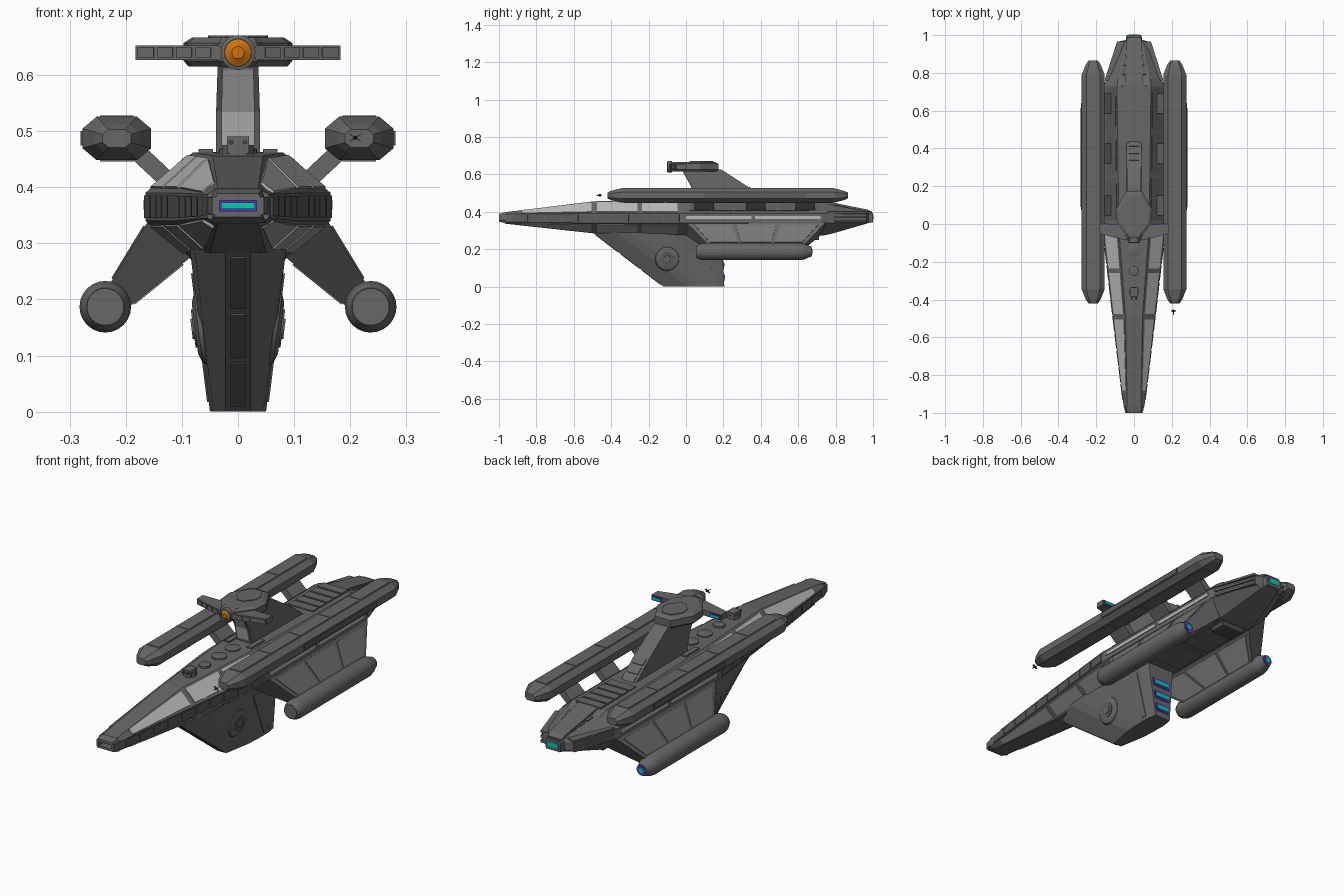
import bpy, bmesh, math
from mathutils import Vector as V

if "Cube" in bpy.data.objects:
    bpy.data.objects.remove(bpy.data.objects["Cube"])


def material(name, r, g, b):
    m = bpy.data.materials.new(name)
    m.use_nodes = True
    m.diffuse_color = (r, g, b, 1)
    m.node_tree.nodes["Principled BSDF"].inputs["Base Color"].default_value = (r, g, b, 1)
    return m


GREY = material("hull grey", .135, .135, .135)
MID = material("mid grey", .105, .105, .105)
DARK = material("dark grey", .07, .07, .07)
PANEL = material("panel grey", .18, .18, .18)
PALE = material("pale grey", .3, .3, .3)
LIGHT = material("light grey", .5, .5, .5)
BLACK = material("seam black", .015, .015, .015)
TEAL = material("glow teal", .0, .6, .42)
PURPLE = material("glow purple", .13, .02, .5)
ORANGE = material("dish orange", .62, .17, .005)


def loft(name, rings, mat, smooth=False):
    """Skin a list of equal-length rings and cap both ends."""
    bm = bmesh.new()
    rows = [[bm.verts.new(p) for p in ring] for ring in rings]
    n = len(rows[0])
    for a, b in zip(rows, rows[1:]):
        for i in range(n):
            j = (i + 1) % n
            bm.faces.new((a[i], a[j], b[j], b[i]))
    bm.faces.new(rows[0])
    bm.faces.new(rows[-1])
    bmesh.ops.recalc_face_normals(bm, faces=bm.faces)
    me = bpy.data.meshes.new(name)
    bm.to_mesh(me)
    bm.free()
    me.materials.append(mat)
    if smooth:
        me.shade_smooth()
        me.set_sharp_from_angle(angle=math.radians(30))
    ob = bpy.data.objects.new(name, me)
    bpy.context.collection.objects.link(ob)
    return ob


def box(name, x, y, z, mat):
    """Box from (low, high) pairs."""
    return loft(name, [[(x[0], y[0], h), (x[1], y[0], h), (x[1], y[1], h), (x[0], y[1], h)] for h in z], mat)


def turned(name, centre, axis, profile, mat, n=24):
    """Turned part; profile is (radius, distance along axis)."""
    q = V((0, 0, 1)).rotation_difference(V(axis))
    ring = lambda r, h: [V(centre) + q @ V((r * math.cos(k * math.tau / n), r * math.sin(k * math.tau / n), h))
                         for k in range(n)]
    return loft(name, [ring(r, h) for r, h in profile], mat, True)


def patch(name, quad, u, v, mat, inside, t=.004):
    """Thin plate over part of a four-sided face, raised away from a point inside."""
    a, b, c, d = (V(p) for p in quad)
    at = lambda s, w: a.lerp(b, s).lerp(d.lerp(c, s), w)
    pts = [at(u[0], v[0]), at(u[1], v[0]), at(u[1], v[1]), at(u[0], v[1])]
    nrm = (c - a).cross(d - b).normalized()
    if nrm.dot(sum(pts, V()) / 4 - V(inside)) < 0:
        nrm = -nrm
    return loft(name, [[p - nrm * .002 for p in pts], [p + nrm * t for p in pts]], mat)


# Main hull: y, top width and height, band width and heights, belly width and height
STATIONS = [
    (-.965, .036, .398, .055, .387, .345, .036, .336),
    (-.49, .045, .456, .112, .39, .34, .05, .284),
    (-.03, .08, .462, .165, .39, .34, .085, .275),
    (.73, .09, .455, .16, .39, .34, .085, .272),
    (.77, .085, .44, .145, .39, .34, .08, .28),
    (.965, .045, .402, .08, .388, .35, .045, .336),
    (.975, .036, .398, .042, .388, .35, .038, .34),
    (1, .034, .393, .04, .386, .352, .036, .344)]


def half_section(y):
    for p, q in zip(STATIONS, STATIONS[1:]):
        if p[0] <= y <= q[0]:
            k = (y - p[0]) / (q[0] - p[0])
            _, wt, zt, wm, zu, zl, wb, zb = [a + (b - a) * k for a, b in zip(p, q)]
            return [V((wt, y, zt)), V((wm, y, zu)), V((wm, y, zl)), V((wb, y, zb))]


def full_section(y):
    h = half_section(y)
    return h + [V((-p.x, p.y, p.z)) for p in reversed(h)]


def hull_panel(name, s, y, strip, v, mat, t=.004):
    """Plate on the hull: strip 0 is the upper slope, 1 the band, 2 the lower slope."""
    a, b = half_section(y[0]), half_section(y[1])
    quad = [(p.x * s, p.y, p.z) for p in (a[strip], b[strip], b[strip + 1], a[strip + 1])]
    return patch(name, quad, (0, 1), v, mat, (0, sum(y) / 2, .365), t)


loft("main_hull", [full_section(s[0]) for s in STATIONS], GREY)

for s in (1, -1):
    # Forward panels, upper and lower slopes
    for y in ((-.88, -.505), (-.475, -.26), (-.235, -.045)):
        hull_panel("upper_slope_panel", s, y, 0, (.1, .88), LIGHT)
        hull_panel("lower_slope_panel", s, y, 2, (.12, .85), PALE)
    # Plates and light strips along the side band
    for k in range(10):
        y = -.93 + k * .09
        hull_panel("band_plate", s, (y, y + .084), 1, (.1, .9), MID, .003)
    for y in ((.0, .35), (.37, .72)):
        hull_panel("band_light_strip", s, y, 1, (.25, .6), LIGHT)
    for k in range(6):
        y = .02 + k * .118
        hull_panel("aft_slope_plate", s, (y, y + .112), 0, (.1, .8), MID, .003)
    # Stern fins
    for z in (.345, .368, .391):
        loft("stern_fin", [[(s * x, y, h) for x, y in ((.06, .76), (.156, .76), (.09, .965), (.05, .965))]
                           for h in (z, z + .01)], GREY)
    box("roof_pad", sorted((s * .045, s * .07)), (.0, .1), (.455, .468), GREY)

# Deck details
for y, r in ((-.25, .026), (-.14, .034), (-.04, .034)):
    turned("deck_disc", (0, y, .45), (0, 0, 1), [(r, 0), (r, .018), (r * .7, .021)], GREY)
turned("turret_base", (0, -.36, .445), (0, 0, 1), [(.028, 0), (.028, .03)], GREY, 12)
box("turret", (-.02, .02), (-.385, -.335), (.46, .49), GREY)
for x in (-.012, .012):
    turned("turret_barrel", (x, -.38, .48), (0, -1, 0), [(.004, 0), (.004, .02)], DARK, 8)
for k in range(5):
    box("aft_deck_step", (-.065, .065), (.47 + k * .055, .515 + k * .055), (.445, .463), GREY)
for y in (.79, .84, .89, .94):
    a, b = full_section(y), full_section(y + .035)
    patch("stern_deck_plate", [a[0], b[0], b[-1], a[-1]], (0, 1), (.1, .9), MID, (0, y, .36))
loft("stern_spine", [[(s * w, y, z) for s, z in ((1, .4), (1, top), (-1, top), (-1, .4))]
                     for y, w, top in ((.72, .05, .462), (.97, .04, .412), (.995, .036, .394))], GREY)
box("belly_box", (-.06, .06), (.63, .71), (.248, .29), DARK)
for y in (.24, .44):
    box("belly_plate", (-.07, .07), (y, y + .17), (.268, .28), GREY)

# Bow slot with a recessed light
for name, back, front in (("bow_upper_lip", (.376, .398), (.376, .389)), ("bow_lower_lip", (.336, .358), (.347, .358))):
    loft(name, [[(-w, y, z[0]), (w, y, z[0]), (w * .85, y, z[1]), (-w * .85, y, z[1])]
                for y, w, z in ((-.96, .05, back), (-1, .043, front))], GREY)
for s in (1, -1):
    loft("bow_cheek", [[(s * .033, y, .35), (s * w, y, .352), (s * w, y, .382), (s * .033, y, .384)]
                       for y, w in ((-.96, .055), (-1, .046))], GREY)
box("bow_light_frame", (-.035, .035), (-.968, -.96), (.355, .379), PURPLE)
box("bow_light", (-.03, .03), (-.971, -.96), (.361, .373), TEAL)

# Stern light
box("stern_light_frame", (-.033, .033), (.99, 1), (.352, .386), PURPLE)
box("stern_light", (-.028, .028), (.99, 1.002), (.358, .38), TEAL)

# Keel fin: height, leading edge, trailing edge, half width
KEEL = [(0, -.12, .205, .05), (.29, -.5, .19, .086)]


def keel_ring(z, front, back, w):
    half = [(.022, front), (w * .9, front + .13), (w, front + .2), (w, back - .05), (w * .85, back)]
    return [V((x, y, z)) for x, y in half] + [V((-x, y, z)) for x, y in reversed(half)]


low, high = (keel_ring(*k) for k in KEEL)
loft("keel", [low, high], GREY)
for v in ((.04, .3), (.34, .6), (.64, .95)):
    patch("keel_front_plate", [low[0], low[-1], high[-1], high[0]], (.2, .8), v, MID, (0, .1, .15), .003)
for v in ((.1, .24), (.33, .47), (.56, .7)):
    rear = [low[4], low[5], high[5], high[4]]
    patch("keel_light_frame", rear, (.1, .9), v, PURPLE, (0, 0, .15), .003)
    patch("keel_light", rear, (.16, .84), (v[0] + .035, v[1] - .035), TEAL, (0, 0, .15), .006)
for s in (1, -1):
    side = [low[2], low[3], high[3], high[2]]
    side = [(p.x * s, p.y, p.z) for p in side]
    patch("keel_aft_plate", side, (.62, .94), (.06, .85), GREY, (0, .1, .15), .003)
    tilt = (s, 0, -.125)
    for name, prof, mat in (("keel_disc", [(.067, 0), (.062, .008), (.045, .014)], GREY),
                            ("keel_disc_ring", [(.034, .008), (.034, .017)], MID),
                            ("keel_disc_hub", [(.02, .008), (.018, .02)], GREY)):
        turned(name, (s * .063, -.1, .15), tilt, prof, mat)

# Upper pods with their struts
for s in (1, -1):
    octagon = [(.037, .04), (.063, .018), (.063, -.018), (.037, -.04)]
    octagon += [(-x, z) for x, z in reversed(octagon)]
    loft("upper_pod", [[(s * .216 + x * k, y, .487 + z * k) for x, z in octagon]
                       for y, k in ((-.42, .4), (-.4, .62), (-.345, .97), (.79, .97), (.845, .62), (.865, .4))], GREY)
    for k in range(5):
        y = -.33 + k * .225
        box("pod_top_plate", (s * .216 - .03, s * .216 + .03), (y, y + .215), (.515, .528), GREY)
        box("pod_bottom_plate", (s * .216 - .03, s * .216 + .03), (y, y + .215), (.446, .46), GREY)
    box("pod_side_plate", sorted((s * .25, s * .281)), (.1, .64), (.474, .5), MID)
    for y in (.045, .32, .585):
        loft("upper_strut", [[(s * x, h, z) for x, z in ((.1, .41), (.122, .388), (.205, .465), (.183, .488))]
                             for h in (y, y + .105)], GREY)

# Lower engines with their wings
for s in (1, -1):
    engine = (s * .2365, 0, .187)
    turned("lower_engine", engine, (0, 1, 0),
           [(.034, .058), (.043, .075), (.046, .095), (.046, .61), (.041, .635), (.03, .66), (.026, .672)], GREY)
    turned("engine_cap", engine, (0, 1, 0), [(.033, .055), (.033, .06)], GREY)
    turned("engine_ring", engine, (0, 1, 0), [(.022, .66), (.022, .674)], PURPLE)
    turned("engine_light", engine, (0, 1, 0), [(.013, .66), (.013, .677)], TEAL)
    root = [(s * .157, 0, .345), (s * .157, .75, .345), (s * .085, .72, .275), (s * .085, .0, .275)]
    tip = [(s * .232, .12, .222), (s * .232, .63, .222), (s * .2, .61, .182), (s * .2, .13, .182)]
    loft("lower_wing", [root, tip], GREY)
    for i, j, mat in ((0, 1, PANEL), (3, 2, PALE)):
        for u in ((.04, .32), (.35, .65), (.68, .96)):
            patch("wing_panel", [root[i], root[j], tip[j], tip[i]], u, (.12, .88), mat,
                  (s * .168, .38, .256), .003)

# Tower
rect = lambda w, a, b, z: [(-w, a, z), (w, a, z), (w, b, z), (-w, b, z)]
loft("tower", [rect(.039, .05, .44, .45), rect(.039, .03, .33, .535), rect(.036, -.02, .19, .625)], GREY)
patch("tower_front_panel", [(-.039, .03, .535), (.039, .03, .535), (.036, -.018, .621), (-.036, -.018, .621)],
      (.12, .88), (0, .9), LIGHT, (0, .2, .55), .003)
patch("tower_front_foot_panel", [(-.039, .05, .45), (.039, .05, .45), (.039, .03, .535), (-.039, .03, .535)],
      (.12, .88), (.3, 1), LIGHT, (0, .2, .5), .003)
for v in ((.05, .28), (.36, .62), (.7, .95)):
    patch("tower_back_plate", [(-.039, .44, .45), (.039, .44, .45), (.039, .33, .535), (-.039, .33, .535)],
          (.15, .85), v, GREY, (0, .1, .45))

# Tower head, wings and dish
outline = [(.042, .175), (.097, .075), (.09, .0), (.045, -.06), (.034, -.085)]
outline += [(-x, y) for x, y in reversed(outline)]
loft("tower_head", [[(x * k, .03 + (y - .03) * k, z) for x, y in outline]
                    for z, k in ((.615, .9), (.625, 1), (.657, 1), (.667, .84))], GREY)
loft("head_top_plate", [[(x * .55, .06 + y * .5, z) for x, y in outline] for z in (.66, .67)], GREY)
for s in (1, -1):
    loft("head_wing", [[(s * x, y, z) for x, y in ((.03, .03), (.09, -.003), (.183, -.003), (.183, -.048), (.03, -.088))]
                       for z in (.627, .653)], GREY)
    for k in range(4):
        x = .048 + k * .034
        quad = [(s * .03, -.088, .627), (s * .183, -.048, .627), (s * .183, -.048, .653), (s * .03, -.088, .653)]
        patch("wing_front_plate", quad, ((x - .03) / .153, (x - .002) / .153), (.15, .85), GREY, (0, .1, .64), .003)
    box("wing_light_frame", sorted((s * .125, s * .18)), (-.006, .0), (.63, .65), PURPLE)
    box("wing_light", sorted((s * .132, s * .173)), (-.006, .003), (.634, .646), TEAL)
turned("dish_housing", (0, -.075, .64), (0, -1, 0),
       [(.031, 0), (.031, .024), (.0245, .026), (.0245, .012)], GREY)
turned("dish", (0, -.085, .64), (0, -1, 0), [(.024, 0), (.024, .006), (.013, .012), (.011, .014)], ORANGE)

# Tiny escort craft
loft("escort_body", [[(.209 + x * k, y, .488 + z * k) for x, z in ((1, 0), (0, 1), (-1, 0), (0, -1))]
                     for y, k in ((-.482, .001), (-.465, .004), (-.452, .003))], BLACK)
for s in (1, -1):
    for z in (.481, .495):
        loft("escort_wing", [[(.209, y, .487), (.209, y, .489), (.209 + s * .011, y, z + .001), (.209 + s * .011, y, z)]
                             for y in (-.466, -.455)], DARK)
